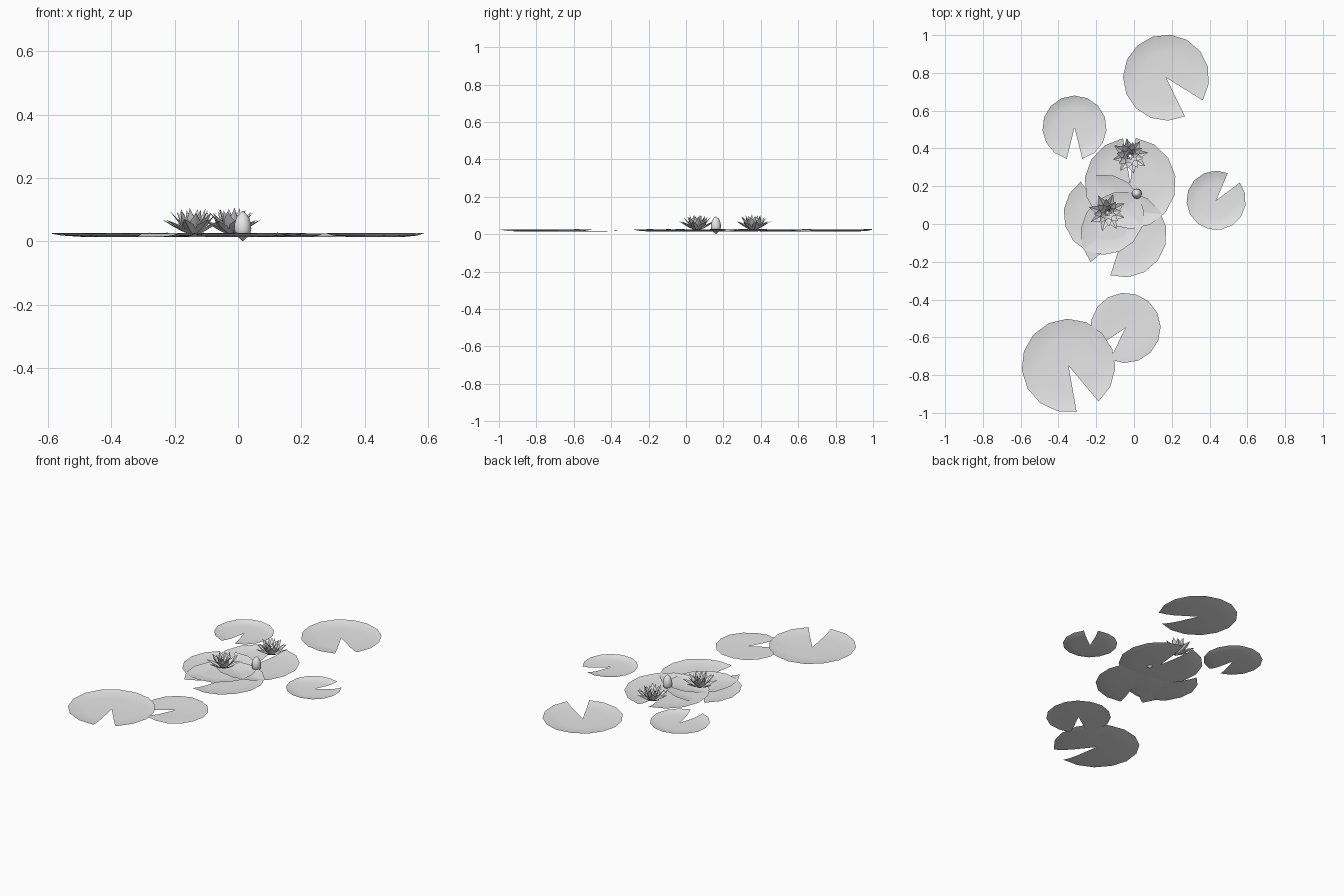
import bpy, bmesh, random
from math import sin, cos, pi, radians
from mathutils import Vector, Matrix

random.seed(4)
cube = bpy.data.objects.get("Cube")
if cube:
    bpy.data.objects.remove(cube)

# One plain grey for the whole plant
grey = bpy.data.materials.new("pale_grey")
grey.use_nodes = True
colour = (0.8, 0.8, 0.8, 1)
grey.diffuse_color = colour
grey.node_tree.nodes["Principled BSDF"].inputs["Base Color"].default_value = colour


def finish(bm, name, smooth=None):
    mesh = bpy.data.meshes.new(name)
    bm.to_mesh(mesh)
    bm.free()
    mesh.materials.append(grey)
    obj = bpy.data.objects.new(name, mesh)
    bpy.context.scene.collection.objects.link(obj)
    if smooth:
        bpy.ops.object.select_all(action="DESELECT")
        obj.select_set(True)
        bpy.context.view_layer.objects.active = obj
        bpy.ops.object.shade_smooth_by_angle(angle=radians(smooth))
    return obj


def lily_pad(name, x, y, radius, notch, half=15, rim=0.026):
    """Shallow dish with a wedge notch cut from rim to centre."""
    bm = bmesh.new()
    steps = 14
    centre = bm.verts.new((x, y, 0.016))
    previous = None
    for scale, z in ((0.6, 0.014), (0.85, 0.018), (1, rim)):
        ring = []
        for i in range(steps + 1):
            a = radians(notch + half + (360 - 2 * half) * i / steps)
            lift = random.uniform(-0.002, 0.001) if scale == 1 else 0
            ring.append(bm.verts.new((x + radius * scale * cos(a),
                                      y + radius * scale * sin(a),
                                      min(z, rim) + lift)))
        for i in range(steps):
            if previous:
                bm.faces.new((previous[i], ring[i], ring[i + 1], previous[i + 1]))
            else:
                bm.faces.new((centre, ring[i], ring[i + 1]))
        previous = ring
    return finish(bm, name, 30)


def petal(bm, angle, length, width, tip_r, tip_z, base):
    """Pointed, cupped petal folded along its middle rib."""
    rot = Matrix.Rotation(angle, 3, "Z")

    def point(t, side):
        r = 0.008 + (tip_r - 0.008) * t
        z = tip_z * t ** 1.25
        return bm.verts.new(base + rot @ Vector((r - abs(side) * 0.12, side,
                                                 z + abs(side) * 0.3)))
    rows = [(point(t, -w * width), point(t, 0), point(t, w * width))
            for t, w in ((0, 0.3), (0.35, 0.85), (0.6, 1))]
    tip = point(1, 0)
    for a, b in zip(rows, rows[1:]):
        bm.faces.new((a[0], b[0], b[1], a[1]))
        bm.faces.new((a[1], b[1], b[2], a[2]))
    bm.faces.new((rows[-1][0], tip, rows[-1][1]))
    bm.faces.new((rows[-1][1], tip, rows[-1][2]))


def flower(name, x, y, turn):
    base = Vector((x, y, 0.02))
    bm = bmesh.new()
    # Petal layers from the spreading outer ring to the upright heart
    for layer, (count, reach, height, width) in enumerate((
            (8, 0.1, 0.05, 0.019), (8, 0.072, 0.073, 0.017),
            (8, 0.045, 0.083, 0.013), (6, 0.022, 0.07, 0.008))):
        for i in range(count):
            a = turn + 2 * pi * (i + layer * 0.5) / count
            petal(bm, a, reach, width, reach * random.uniform(0.93, 1.05),
                  height * random.uniform(0.94, 1.04), base)
    finish(bm, name)


def bud(name, x, y):
    # Egg-shaped bud turned from a profile, with a pointed stem below
    bm = bmesh.new()
    profile = ((0.009, 0.01), (0.02, 0.023), (0.038, 0.027), (0.055, 0.026),
               (0.072, 0.021), (0.085, 0.013))
    sides = 12
    rings = [[bm.verts.new((x + r * cos(2 * pi * i / sides),
                            y + r * sin(2 * pi * i / sides), z))
              for i in range(sides)] for z, r in profile]
    bottom, top = bm.verts.new((x, y, 0)), bm.verts.new((x, y, 0.096))
    for i in range(sides):
        j = (i + 1) % sides
        for a, b in zip(rings, rings[1:]):
            bm.faces.new((a[i], a[j], b[j], b[i]))
        bm.faces.new((bottom, rings[0][j], rings[0][i]))
        bm.faces.new((top, rings[-1][i], rings[-1][j]))
    finish(bm, name, 50)


# Floating pads: name, centre, radius, notch direction
lily_pad("back_pad", 0.17, 0.775, 0.228, -48, 16)
lily_pad("back_right_pad", -0.315, 0.51, 0.17, -90, 14)
lily_pad("left_pad", 0.435, 0.125, 0.157, 52)
lily_pad("front_small_pad", -0.045, -0.55, 0.186, 229, 15, 0.018)
lily_pad("front_large_pad", -0.347, -0.75, 0.248, -65)
lily_pad("centre_back_pad", -0.02, 0.215, 0.242, 91, 8)
lily_pad("centre_front_pad", -0.055, -0.055, 0.228, 236, 16)
lily_pad("centre_right_pad", -0.16, 0.05, 0.213, 113, 12)

# Blooms and bud
flower("back_flower", -0.02, 0.36, 0.2)
flower("front_flower", -0.14, 0.06, 0.5)
bud("flower_bud", 0.015, 0.16)
